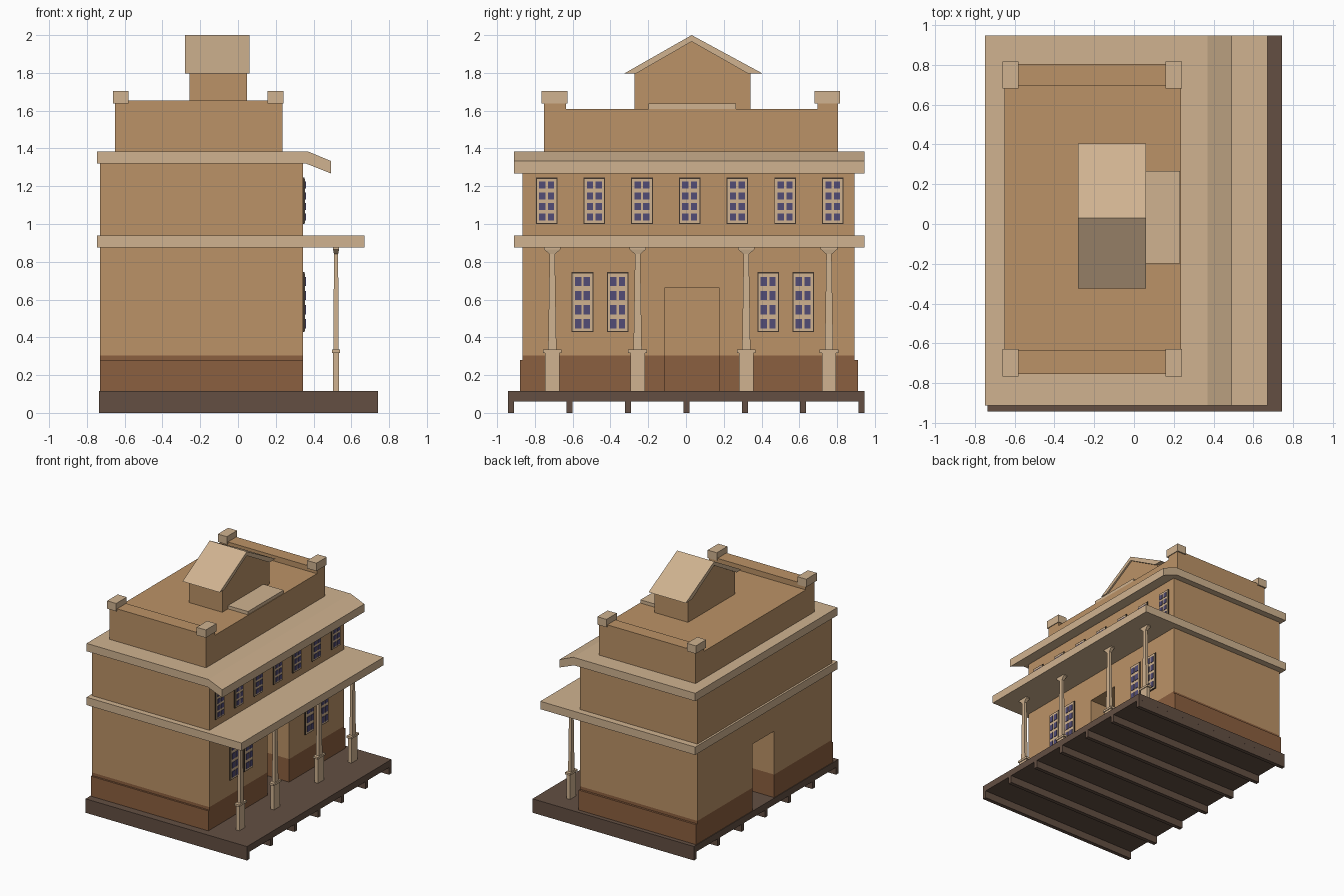
import bpy, bmesh

if "Cube" in bpy.data.objects:
    bpy.data.objects.remove(bpy.data.objects["Cube"])


def material(name, rgb):
    m = bpy.data.materials.new(name)
    m.diffuse_color = (*rgb, 1)
    m.use_nodes = True
    m.node_tree.nodes["Principled BSDF"].inputs["Base Color"].default_value = m.diffuse_color
    return m


WALL = material("wall_tan", (0.50, 0.29, 0.135))
TRIM = material("trim_cream", (0.63, 0.45, 0.28))
BROWN = material("plinth_brown", (0.26, 0.115, 0.05))
DECK = material("deck_dark", (0.125, 0.078, 0.055))
GLASS = material("glass_blue", (0.085, 0.073, 0.18))
EDGE = material("frame_dark", (0.05, 0.035, 0.025))


def finish(name, bm, mat):
    me = bpy.data.meshes.new(name)
    bm.to_mesh(me)
    bm.free()
    me.materials.append(mat)
    ob = bpy.data.objects.new(name, me)
    bpy.context.collection.objects.link(ob)
    return ob


def extrude(name, pts, axis, a, b, mat, caps=True):
    """Extrude a closed 2D outline along an axis from a to b."""
    bm = bmesh.new()
    def place(p, t):
        return {"x": (t, *p), "y": (p[0], t, p[1]), "z": (*p, t)}[axis]
    lo = [bm.verts.new(place(p, a)) for p in pts]
    hi = [bm.verts.new(place(p, b)) for p in pts]
    n = len(pts)
    for i in range(n):
        j = (i + 1) % n
        bm.faces.new((lo[i], lo[j], hi[j], hi[i]))
    ends = [bm.faces.new(lo[::-1]), bm.faces.new(hi)]
    bmesh.ops.recalc_face_normals(bm, faces=bm.faces)
    if not caps:
        bmesh.ops.delete(bm, geom=ends, context="FACES")
    return finish(name, bm, mat)


def box(name, x, y, z, mat):
    pts = [(x[0], y[0]), (x[1], y[0]), (x[1], y[1]), (x[0], y[1])]
    return extrude(name, pts, "z", z[0], z[1], mat)


def stack(name, cx, cy, rings, mat):
    """Rectangular rings (half x, half y, z) joined into a turned post."""
    bm = bmesh.new()
    loops = [[bm.verts.new((cx + sx * hx, cy + sy * hy, z))
              for sx, sy in ((-1, -1), (1, -1), (1, 1), (-1, 1))]
             for hx, hy, z in rings]
    for a, b in zip(loops, loops[1:]):
        for i in range(4):
            j = (i + 1) % 4
            bm.faces.new((a[i], a[j], b[j], b[i]))
    bm.faces.new(loops[0][::-1])
    bm.faces.new(loops[-1])
    return finish(name, bm, mat)


# Deck and the joists below it
box("deck", (-0.735, 0.742), (-0.942, 0.946), (0.06, 0.115), DECK)
for i in range(7):
    y = -0.942 + i * 0.3093
    box(f"joist_{i}", (-0.735, 0.742), (y, y + 0.032), (0, 0.06), DECK)

# Main walls, with a doorway recess at front and back
X0, X1, Y0, Y1 = -0.73, 0.345, -0.865, 0.893
D0, D1, DEPTH = -0.11, 0.175, 0.3
plan = [(X0, Y0), (X1, Y0), (X1, D0), (X1 - DEPTH, D0), (X1 - DEPTH, D1), (X1, D1),
        (X1, Y1), (X0, Y1), (X0, D1), (X0 + DEPTH, D1), (X0 + DEPTH, D0), (X0, D0)]
extrude("lower_wall_base", plan, "z", 0.115, 0.305, BROWN, caps=False)
extrude("lower_wall", plan, "z", 0.305, 0.665, WALL, caps=False)
box("upper_wall", (X0, X1), (Y0, Y1), (0.665, 1.33), WALL)
box("plinth_left", (X0, X1), (-0.88, Y0), (0.115, 0.28), BROWN)
box("plinth_right", (X0, X1), (Y1, 0.91), (0.115, 0.28), BROWN)

# Porch roof band and main eave with a sloping front lip
box("porch_roof", (-0.747, 0.67), (-0.911, 0.946), (0.875, 0.94), TRIM)
eave = [(-0.747, 1.32), (0.36, 1.32), (0.493, 1.267),
        (0.493, 1.333), (0.368, 1.385), (-0.747, 1.385)]
extrude("main_eave", eave, "y", -0.911, 0.946, TRIM)

# Roof block, raised end parapets and corner caps
box("roof_block", (-0.65, 0.235), (-0.753, 0.804), (1.385, 1.61), WALL)
for side, ys, cap in (("left", (-0.753, -0.635), (-0.765, -0.627)),
                      ("right", (0.695, 0.804), (0.68, 0.815))):
    box(f"parapet_{side}", (-0.65, 0.235), ys, (1.61, 1.655), WALL)
    for end, xs in (("back", (-0.661, -0.579)), ("front", (0.157, 0.241))):
        box(f"corner_cap_{side}_{end}", xs, cap, (1.639, 1.704), TRIM)

# Attic with gable roof and its front slab
attic = [(-0.272, 1.61), (0.342, 1.61), (0.342, 1.8), (0.03, 1.968), (-0.272, 1.8)]
extrude("attic", attic, "x", -0.258, 0.047, WALL)
gable = [(-0.325, 1.798), (-0.262, 1.798), (0.03, 1.966),
         (0.325, 1.798), (0.403, 1.798), (0.03, 2.0)]
extrude("attic_roof", gable, "x", -0.28, 0.06, TRIM)
box("attic_slab", (0.047, 0.23), (-0.198, 0.266), (1.61, 1.637), TRIM)


# Windows: dark frame, pale panel, two by four panes
def window(name, cy, z0, z1):
    box(f"{name}_frame", (0.345, 0.352), (cy - 0.057, cy + 0.057), (z0, z1), EDGE)
    box(f"{name}_panel", (0.345, 0.356), (cy - 0.052, cy + 0.052),
        (z0 + 0.006, z1 - 0.006), TRIM)
    step = (z1 - z0 - 0.02) / 4
    for r in range(4):
        z = z0 + 0.01 + r * step
        for s in (-1, 1):
            c = cy + s * 0.023
            box(f"{name}_pane_{r}_{s}", (0.345, 0.36), (c - 0.0165, c + 0.0165),
                (z + step * 0.14, z + step * 0.8), GLASS)


for i in range(7):
    window(f"upper_window_{i}", -0.738 + i * 0.2525, 1.0, 1.245)
for i, cy in enumerate((-0.548, -0.362, 0.435, 0.62)):
    window(f"lower_window_{i}", cy, 0.427, 0.745)

# Porch columns: pedestal, collar, tapered shaft, flared capital
for i, cy in enumerate((-0.708, -0.256, 0.319, 0.757)):
    stack(f"column_{i}", 0.519, cy, [
        (0.016, 0.038, 0.115), (0.016, 0.038, 0.318), (0.022, 0.05, 0.318),
        (0.022, 0.05, 0.335), (0.014, 0.022, 0.335), (0.011, 0.014, 0.84),
        (0.016, 0.044, 0.866), (0.016, 0.044, 0.876)], TRIM)
